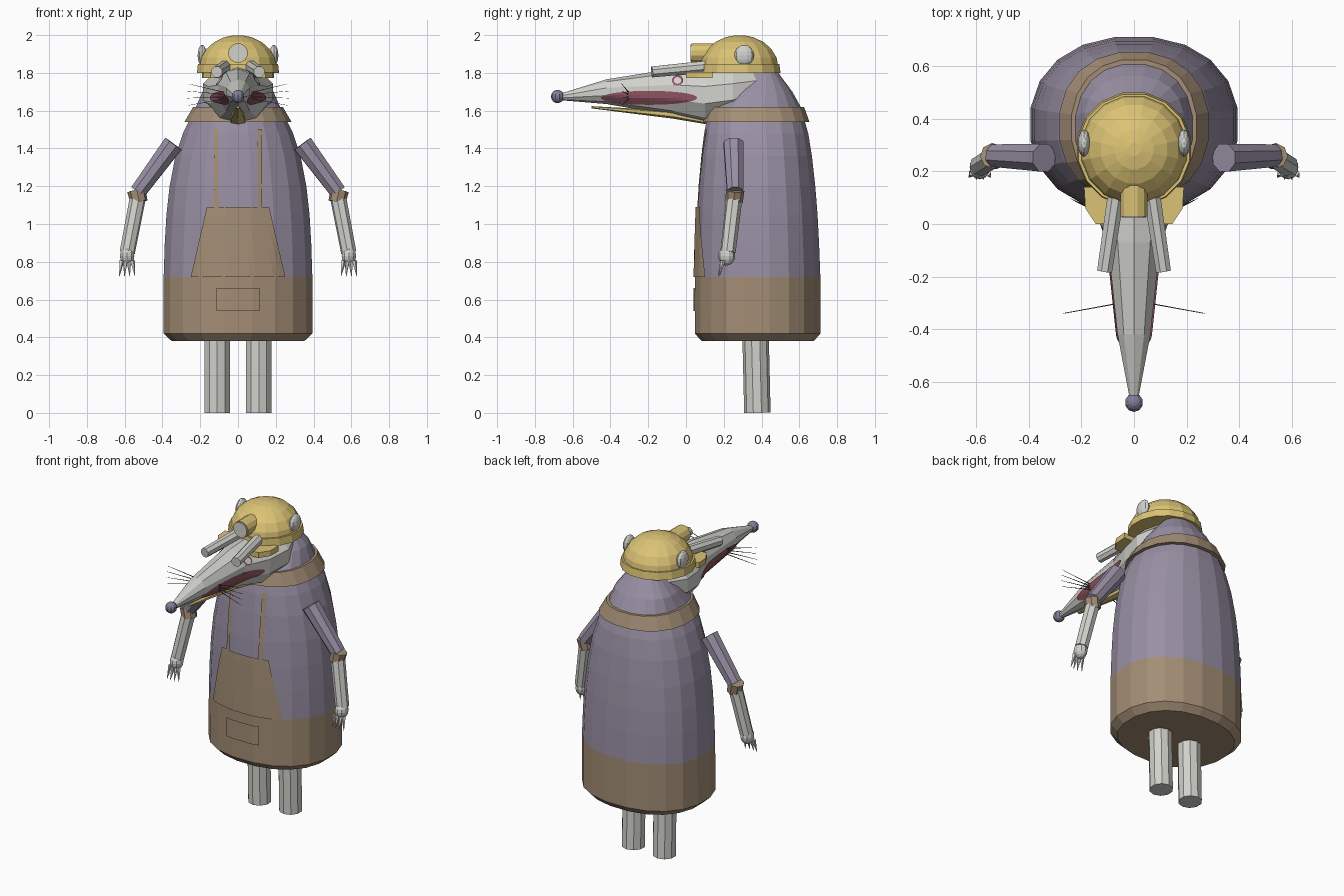
import bpy, bmesh, math
from mathutils import Vector
from mathutils.bvhtree import BVHTree

if "Cube" in bpy.data.objects:
    bpy.data.objects.remove(bpy.data.objects["Cube"])


def material(name, r, g, b):
    m = bpy.data.materials.new(name)
    m.diffuse_color = tuple(((c + 0.055) / 1.055) ** 2.4 for c in (r, g, b)) + (1,)
    m.use_nodes = True
    m.node_tree.nodes["Principled BSDF"].inputs["Base Color"].default_value = m.diffuse_color
    return m


PURPLE = material("dusty purple", 0.60, 0.565, 0.645)
GREY = material("pale grey", 0.82, 0.82, 0.80)
BROWN = material("apron brown", 0.64, 0.555, 0.46)
YELLOW = material("helmet yellow", 0.86, 0.765, 0.46)
MAROON = material("mouth maroon", 0.55, 0.32, 0.37)
NOSE = material("nose purple", 0.51, 0.49, 0.60)
DARK = material("whisker grey", 0.36, 0.36, 0.36)


def make(name, bm, *mats):
    bmesh.ops.recalc_face_normals(bm, faces=bm.faces)
    me = bpy.data.meshes.new(name)
    bm.to_mesh(me)
    bm.free()
    for m in mats:
        me.materials.append(m)
    ob = bpy.data.objects.new(name, me)
    bpy.context.collection.objects.link(ob)
    return ob


def loft(name, rings, *mats, rule=None):
    """Skin a list of equal-length point rings, capping both ends."""
    bm = bmesh.new()
    loops = [[bm.verts.new(p) for p in ring] for ring in rings]
    n = len(loops[0])
    for a, b in zip(loops, loops[1:]):
        for i in range(n):
            bm.faces.new((a[i], a[(i + 1) % n], b[(i + 1) % n], b[i]))
    bm.faces.new(loops[0])
    bm.faces.new(loops[-1])
    if rule:
        for f in bm.faces:
            f.material_index = rule(f.calc_center_median())
    return make(name, bm, *mats)


def power(c, p):
    return math.copysign(abs(c) ** p, c)


def flat_ring(z, rx, y0, y1, n=20, p=0.9):
    """Horizontal rounded section between y0 and y1."""
    cy, ry = (y0 + y1) / 2, (y1 - y0) / 2
    return [(rx * power(math.cos(t), p), cy + ry * power(math.sin(t), p), z)
            for t in (math.tau * (i + 0.5) / n for i in range(n))]


def face_ring(y, rx, z0, z1, n=10):
    """Section facing the front, between heights z0 and z1."""
    return [(rx * math.cos(t), y, (z0 + z1) / 2 + (z1 - z0) / 2 * math.sin(t))
            for t in (math.tau * (i + 0.5) / n for i in range(n))]


def rod(name, a, b, ra, rb, mat, n=8):
    a, b = Vector(a), Vector(b)
    q = (b - a).to_track_quat('Z', 'Y')
    rings = [[c + q @ Vector((r * math.cos(t), r * math.sin(t), 0))
              for t in (math.tau * (i + 0.5) / n for i in range(n))]
             for c, r in ((a, ra), (b, rb))]
    return loft(name, rings, mat)


def ball(name, centre, radii, mat, u=10, v=8):
    bm = bmesh.new()
    bmesh.ops.create_uvsphere(bm, u_segments=u, v_segments=v, radius=1)
    for w in bm.verts:
        w.co = Vector(centre) + Vector(w.co[i] * radii[i] for i in range(3))
    return make(name, bm, mat)


def plate(name, target, grid, direction, lift, mat):
    """Lay a grid of points onto a surface by ray, raised by lift."""
    me, d = target.data, Vector(direction)
    tree = BVHTree.FromPolygons([v.co for v in me.vertices], [p.vertices for p in me.polygons])
    bm = bmesh.new()
    rows = []
    for row in grid:
        out = []
        for p in row:
            hit = tree.ray_cast(Vector(p) - d * 3, d)[0]
            out.append(bm.verts.new((hit if hit else Vector(p)) - d * lift))
        rows.append(out)
    for a, b in zip(rows, rows[1:]):
        for i in range(len(a) - 1):
            bm.faces.new((a[i], a[i + 1], b[i + 1], b[i]))
    ob = make(name, bm, mat)
    # orient the plate outward
    if sum((p.normal.dot(d) for p in ob.data.polygons)) > 0:
        ob.data.flip_normals()
    return ob


# Gown with apron hem and hood
body = loft("gown", [flat_ring(*s) for s in (
    (0.38, 0.355, 0.08, 0.68), (0.42, 0.398, 0.043, 0.715), (0.72, 0.398, 0.045, 0.715),
    (0.90, 0.392, 0.05, 0.708), (1.05, 0.383, 0.055, 0.70), (1.20, 0.366, 0.063, 0.688),
    (1.36, 0.335, 0.078, 0.67), (1.48, 0.295, 0.093, 0.65), (1.62, 0.225, 0.12, 0.61),
    (1.70, 0.19, 0.22, 0.565), (1.80, 0.11, 0.32, 0.49))],
    PURPLE, BROWN, rule=lambda c: int(c.z < 0.72))
loft("collar", [flat_ring(1.54, 0.287, 0.088, 0.657), flat_ring(1.62, 0.24, 0.108, 0.628)], BROWN)


# Apron front laid onto the gown
def front_patch(name, x0, x1, z0, z1, taper, lift, cols, rows):
    grid = []
    for j in range(rows + 1):
        k = j / rows
        s = 1 + (taper - 1) * k
        grid.append([((x0 + (x1 - x0) * i / cols) * s, 0, z0 + (z1 - z0) * k)
                     for i in range(cols + 1)])
    plate(name, body, grid, (0, 1, 0), lift, BROWN)


front_patch("apron_bib", -0.25, 0.25, 0.72, 1.09, 0.66, 0.009, 16, 8)
front_patch("apron_pocket", -0.115, 0.115, 0.54, 0.66, 1, 0.009, 6, 2)
for s in (-1, 1):
    front_patch("apron_strap", s * 0.115 - 0.013, s * 0.115 + 0.013, 1.08, 1.5, 1, 0.008, 2, 12)

# Head tapering into the long snout
head = loft("head", [face_ring(*s) for s in (
    (-0.66, 0.018, 1.655, 1.692), (-0.42, 0.066, 1.635, 1.766), (-0.07, 0.105, 1.575, 1.822),
    (0.10, 0.165, 1.535, 1.83), (0.25, 0.195, 1.56, 1.84), (0.42, 0.13, 1.66, 1.82))], GREY)
ball("nose", (0, -0.68, 1.675), (0.035,) * 3, NOSE)
loft("lower_jaw", [face_ring(-0.50, 0.010, 1.612, 1.624, 6), face_ring(-0.07, 0.036, 1.558, 1.60, 6),
                   face_ring(0.11, 0.045, 1.528, 1.56, 6)], YELLOW)


def side_ellipse(name, s, y, z, ry, rz, lift, mat, cols):
    grid = []
    for j in (-1, -0.5, 0, 0.5, 1):
        row = []
        for i in range(cols + 1):
            t = math.pi * (0.02 + 0.96 * i / cols)
            row.append((0, y - ry * math.cos(t), z + rz * j * math.sin(t)))
        grid.append(row)
    plate(name, head, grid, (-s, 0, 0), lift, mat)


for s in (-1, 1):
    # Mouth, eyes and whiskers
    side_ellipse("mouth", s, -0.195, 1.668, 0.255, 0.037, 0.006, MAROON, 16)
    side_ellipse("eye_rim", s, -0.045, 1.76, 0.03, 0.027, 0.006, MAROON, 8)
    side_ellipse("eye", s, -0.045, 1.76, 0.02, 0.018, 0.009, GREY, 8)
    for k in (-1.5, -0.5, 0.5, 1.5):
        rod("whisker", (s * 0.075, -0.305, 1.68 + 0.012 * k),
            (s * (0.275 - 0.008 * abs(k)), -0.34, 1.685 + 0.038 * k), 0.003, 0.001, DARK, 4)
    # Tubes above the eyes, and ears
    rod("brow_tube", (s * 0.07, 0.10, 1.832), (s * 0.112, -0.18, 1.805), 0.034, 0.031, GREY)
    ball("ear", (s * 0.19, 0.308, 1.893), (0.025, 0.052, 0.055), GREY)
    # Arm: sleeve, cuff, forearm, paw and claws
    rod("sleeve", (s * 0.342, 0.252, 1.425), (s * 0.53, 0.26, 1.17), 0.057, 0.046, PURPLE)
    rod("cuff", (s * 0.538, 0.26, 1.178), (s * 0.524, 0.255, 1.115), 0.049, 0.046, BROWN)
    rod("forearm", (s * 0.532, 0.255, 1.13), (s * 0.586, 0.222, 0.85), 0.043, 0.041, GREY)
    ball("paw", (s * 0.587, 0.215, 0.83), (0.04, 0.045, 0.05), GREY)
    for k in (-1.5, -0.5, 0.5, 1.5):
        rod("claw", (s * (0.587 + 0.019 * k), 0.195, 0.805),
            (s * (0.587 + 0.028 * k), 0.165 + 0.008 * abs(k), 0.722), 0.014, 0.001, GREY, 5)
    # Legs
    rod("leg", (s * 0.11, 0.378, 0), (s * 0.11, 0.368, 0.42), 0.07, 0.07, GREY, 10)

# Helmet: dome, band, peak and lamp
loft("helmet_dome", [flat_ring(1.83 + 0.17 * math.sin(a), 0.207 * math.cos(a),
                               0.283 - 0.21 * math.cos(a), 0.283 + 0.21 * math.cos(a), 16, 1)
                     for a in (0, 0.3, 0.6, 0.9, 1.2, 1.45)], YELLOW)
loft("helmet_band", [flat_ring(1.80, 0.222, 0.065, 0.505, 16, 1),
                     flat_ring(1.848, 0.216, 0.068, 0.498, 16, 1)], YELLOW)
peak = ((-0.19, 0.14), (-0.185, 0.06), (-0.145, 0.0), (0.145, 0.0), (0.185, 0.06), (0.19, 0.14))
loft("helmet_peak", [[(x, y, z) for x, y in peak] for z in (1.772, 1.806)], YELLOW)
rod("lamp_housing", (0, 0.16, 1.905), (0, 0.028, 1.905), 0.053, 0.053, YELLOW, 12)
rod("lamp_glass", (0, 0.03, 1.905), (0, 0.024, 1.905), 0.047, 0.047, GREY, 12)
